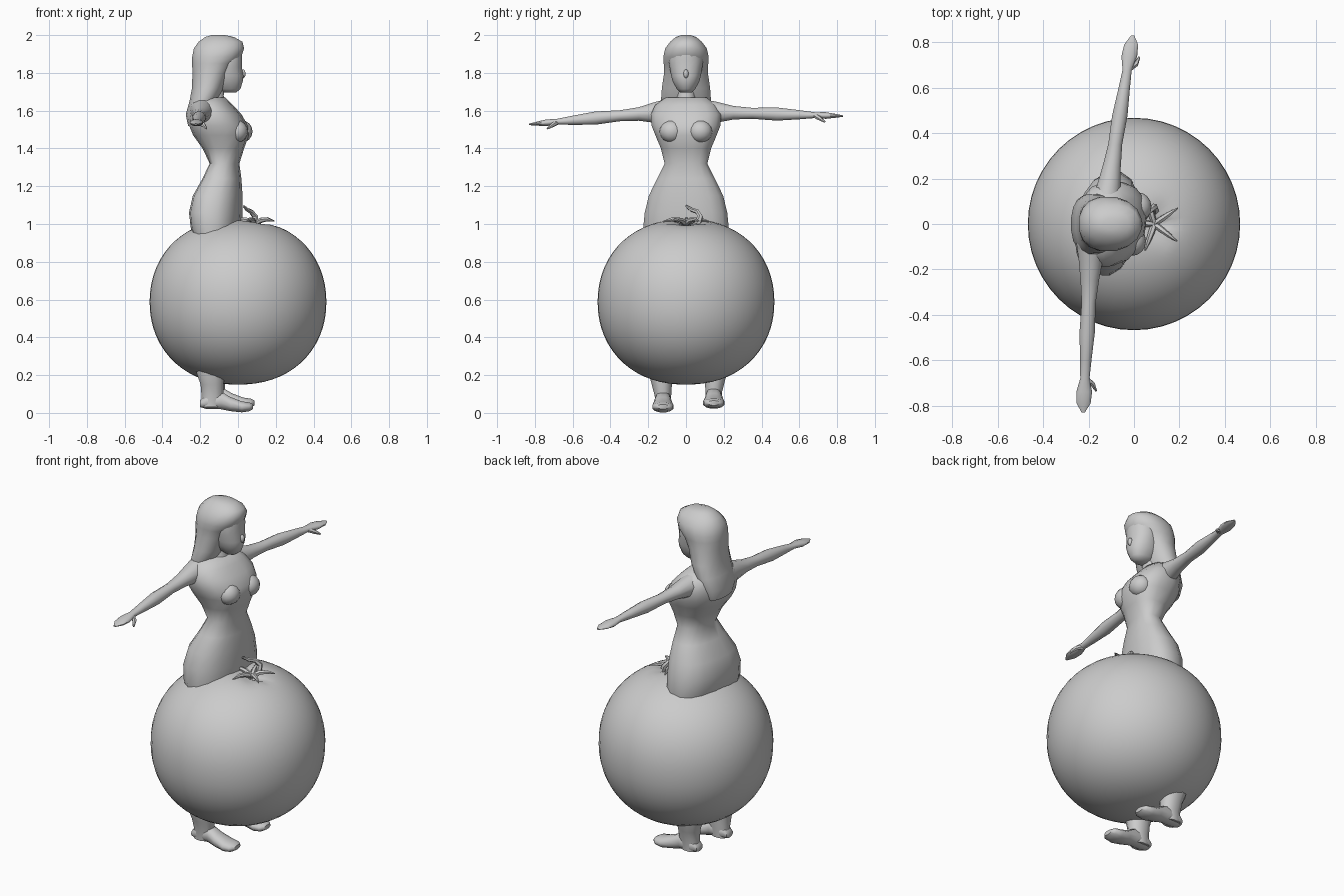
import bpy, bmesh, math
from mathutils import Vector

if "Cube" in bpy.data.objects:
    bpy.data.objects.remove(bpy.data.objects["Cube"])

grey = bpy.data.materials.new("plain grey")
grey.use_nodes = True
grey.diffuse_color = (0.6, 0.6, 0.6, 1)
grey.node_tree.nodes["Principled BSDF"].inputs["Base Color"].default_value = (0.6, 0.6, 0.6, 1)


def finish(name, bm, angle=50):
    bmesh.ops.recalc_face_normals(bm, faces=bm.faces)
    mesh = bpy.data.meshes.new(name)
    bm.to_mesh(mesh)
    bm.free()
    obj = bpy.data.objects.new(name, mesh)
    bpy.context.collection.objects.link(obj)
    mesh.materials.append(grey)
    bpy.ops.object.select_all(action="DESELECT")
    obj.select_set(True)
    bpy.context.view_layer.objects.active = obj
    bpy.ops.object.shade_smooth_by_angle(angle=math.radians(angle))
    return obj


def loft(name, axis, rows, sides=16, power=2.2, shear=0.0):
    """Skin rounded sections; a row is (position, min a, max a, min b, max b)."""
    bm = bmesh.new()
    rings = []
    for t, a0, a1, b0, b1 in rows:
        ring = []
        for i in range(sides):
            ang = math.tau * (i + 0.5) / sides
            c, s = math.cos(ang), math.sin(ang)
            a = (a0 + a1) / 2 + (a1 - a0) / 2 * math.copysign(abs(c) ** (2 / power), c)
            b = (b0 + b1) / 2 + (b1 - b0) / 2 * math.copysign(abs(s) ** (2 / power), s)
            x, y, z = {"x": (t, a, b), "y": (a, t, b), "z": (a, b, t)}[axis]
            ring.append(bm.verts.new((x + shear * y, y, z)))
        rings.append(ring)
    for low, high in zip(rings, rings[1:]):
        for i in range(sides):
            j = (i + 1) % sides
            bm.faces.new((low[i], low[j], high[j], high[i]))
    bm.faces.new(rings[0])
    bm.faces.new(rings[-1])
    return finish(name, bm)


def upright(rows):
    """Sections symmetric in y: (z, min x, max x, half width)."""
    return [(z, x0, x1, -w, w) for z, x0, x1, w in rows]


def ball(name, centre, radii, segments=16):
    bm = bmesh.new()
    bmesh.ops.create_uvsphere(bm, u_segments=segments, v_segments=segments // 2, radius=1)
    for v in bm.verts:
        v.co = Vector(centre) + Vector(p * r for p, r in zip(v.co, radii))
    return finish(name, bm)


def tendril(name, points, radii, sides=6):
    """Tapered tube through a few points."""
    bm = bmesh.new()
    pts = [Vector(p) for p in points]
    rings = []
    for i, (p, r) in enumerate(zip(pts, radii)):
        d = (pts[min(i + 1, len(pts) - 1)] - pts[max(i - 1, 0)]).normalized()
        u = d.orthogonal().normalized() if i == 0 else (u - d * u.dot(d)).normalized()
        w = d.cross(u)
        rings.append([bm.verts.new(p + r * (u * math.cos(math.tau * k / sides) + w * math.sin(math.tau * k / sides)))
                      for k in range(sides)])
    for low, high in zip(rings, rings[1:]):
        for k in range(sides):
            m = (k + 1) % sides
            bm.faces.new((low[k], low[m], high[m], high[k]))
    bm.faces.new(rings[0])
    bm.faces.new(rings[-1])
    return finish(name, bm)


# Round fruit, slightly flattened, with a shallow ribbed dimple on top
bm = bmesh.new()
bmesh.ops.create_uvsphere(bm, u_segments=48, v_segments=32, radius=1)
for v in bm.verts:
    x, y, z = v.co
    r = math.hypot(x, y)
    z = math.copysign(max(0, 1 - min(r, 1) ** 2.2) ** (1 / 2.1), z)
    v.co = (x * 0.468, y * 0.468, 0.588 + z * 0.438)
    if z > 0:
        dx, dy = v.co.x - 0.09, v.co.y
        d = math.hypot(dx, dy)
        v.co.z -= 0.035 * math.exp(-(d / 0.07) ** 2) * (1 + 0.3 * math.cos(5 * math.atan2(dy, dx)))
finish("fruit", bm)

# Curled stalk and sepals lying around it
tendril("stalk", [(0.09, 0.06, 1.0), (0.09, 0.075, 1.04), (0.07, 0.06, 1.065), (0.05, 0.03, 1.075), (0.03, 0.0, 1.095)],
        [0.02, 0.016, 0.013, 0.011, 0.006])
for n in range(5):
    a = math.tau * n / 5 + 0.6
    c, s = math.cos(a), math.sin(a)
    tendril("sepal", [(0.09 + c * d, s * d, z) for d, z in ((0, 1.0), (0.04, 1.02), (0.08, 1.025), (0.125, 1.015))],
            [0.014, 0.014, 0.011, 0.003])

# Hips, waist, chest and shoulders
loft("torso", "z", upright([
    (0.90, -0.22, 0.0, 0.22), (0.98, -0.245, 0.015, 0.23), (1.06, -0.255, 0.02, 0.222),
    (1.15, -0.235, 0.02, 0.20), (1.24, -0.185, 0.015, 0.155), (1.32, -0.148, 0.005, 0.115),
    (1.40, -0.185, 0.03, 0.135), (1.47, -0.235, 0.055, 0.165), (1.52, -0.255, 0.05, 0.185),
    (1.58, -0.26, 0.015, 0.19), (1.63, -0.25, -0.03, 0.165), (1.67, -0.22, -0.07, 0.11)]),
    power=2.4, shear=0.12)
for side in (-1, 1):
    ball("bust", (0.005 + 0.012 * side, 0.075 * side, 1.49), (0.06, 0.065, 0.06))

# Neck, face and hair
loft("neck", "z", upright([(1.62, -0.2, -0.05, 0.07), (1.68, -0.18, -0.075, 0.05), (1.78, -0.18, -0.06, 0.05)]))
loft("face", "z", upright([
    (1.695, -0.08, -0.01, 0.03), (1.715, -0.12, 0.014, 0.05), (1.755, -0.15, 0.027, 0.072),
    (1.785, -0.15, 0.03, 0.08), (1.83, -0.15, 0.022, 0.088), (1.87, -0.15, 0.024, 0.092), (1.93, -0.15, 0.02, 0.08)]))
ball("nose", (0.027, 0, 1.795), (0.014, 0.014, 0.024), 10)
loft("hair", "z", upright([
    (1.52, -0.265, -0.18, 0.10), (1.58, -0.278, -0.15, 0.125), (1.65, -0.258, -0.11, 0.135),
    (1.72, -0.245, -0.075, 0.13), (1.80, -0.243, -0.045, 0.118), (1.85, -0.245, -0.015, 0.12),
    (1.885, -0.245, 0.02, 0.122), (1.93, -0.236, 0.035, 0.112), (1.965, -0.21, 0.025, 0.085),
    (1.99, -0.175, -0.02, 0.055), (2.0, -0.14, -0.07, 0.025)]))

# Outstretched arms: (distance out, half depth, half height)
arm = [(0.08, 0.07, 0.07), (0.16, 0.055, 0.058), (0.25, 0.042, 0.037), (0.35, 0.032, 0.03), (0.48, 0.035, 0.036),
       (0.6, 0.026, 0.025), (0.68, 0.021, 0.016), (0.74, 0.036, 0.018), (0.79, 0.032, 0.011), (0.83, 0.008, 0.004)]
for label, side, x_start, x_slope, z_slope in (("left", 1, -0.115, 0.16, -0.03), ("right", -1, -0.19, -0.05, -0.095)):
    rows = []
    for d, wx, wz in arm:
        x, z = x_start + x_slope * (d - 0.15), 1.592 + z_slope * (d - 0.15)
        rows.append((d * side, x - wx, x + wx, z - wz, z + wz))
    loft(label + "_arm", "y", rows, sides=12, power=2)
    x, z = x_start + x_slope * 0.55, 1.592 + z_slope * 0.55
    tendril(label + "_thumb", [(x, side * 0.68, z), (x + 0.035, side * 0.705, z - 0.015), (x + 0.05, side * 0.735, z - 0.035)],
            [0.014, 0.012, 0.005])

# Calves and bare feet
for label, y, dx, dz in (("right", -0.122, 0, 0), ("left", 0.147, 0.008, 0.02)):
    out = math.copysign(0.015, y)
    loft(label + "_calf", "z", [(z + dz, x0 + dx, x1 + dx, y - w + out * k, y + w + out * k) for z, x0, x1, w, k in (
        (0.34, -0.235, -0.05, 0.075, 1), (0.22, -0.225, -0.065, 0.065, 1), (0.15, -0.2, -0.075, 0.055, 0.4),
        (0.09, -0.195, -0.075, 0.045, 0), (0.03, -0.195, -0.09, 0.042, 0))], sides=12)
    loft(label + "_foot", "x", [(x + dx, y - w, y + w, z0 + dz, z1 + dz) for x, w, z0, z1 in (
        (-0.2, 0.03, 0.03, 0.07), (-0.17, 0.042, 0.02, 0.1), (-0.09, 0.042, 0.018, 0.115), (-0.04, 0.05, 0.008, 0.085),
        (0.02, 0.058, 0.002, 0.062), (0.06, 0.052, 0.008, 0.056), (0.08, 0.03, 0.02, 0.045))], sides=12)
